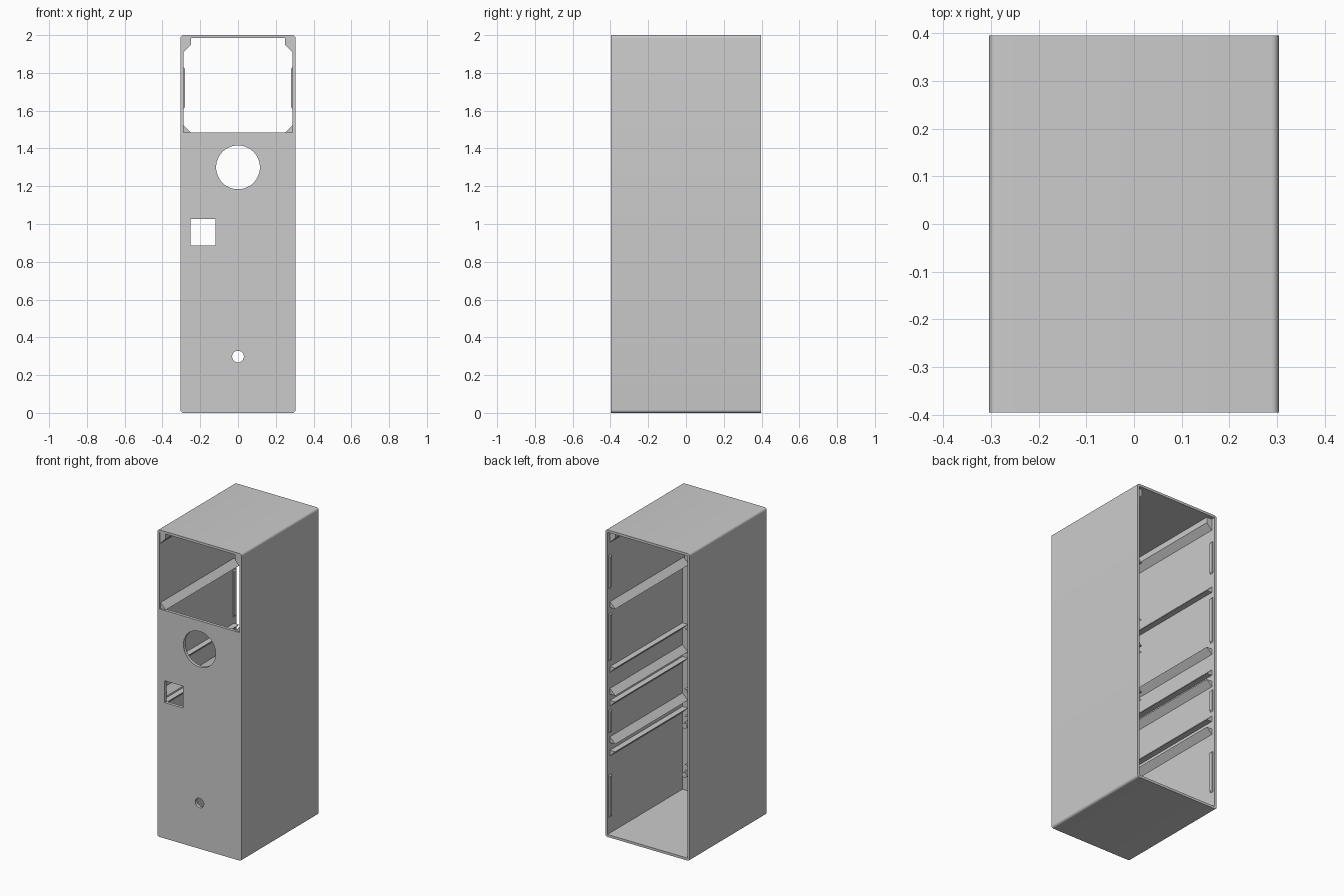
import bpy, math
from mathutils import Matrix

cube = bpy.data.objects.get("Cube")
if cube:
    bpy.data.objects.remove(cube, do_unlink=True)

grey = bpy.data.materials.new("light grey plastic")
grey.use_nodes = True
grey.diffuse_color = (0.6, 0.6, 0.6, 1)
grey.node_tree.nodes["Principled BSDF"].inputs["Base Color"].default_value = (0.6, 0.6, 0.6, 1)

W, D, H = 0.304, 0.396, 2.0      # half width, half depth, height
WALL = 0.016
IN = W - WALL                    # inner wall position
FRONT = -D + 0.02                # inside of the front panel


def rect(x0, x1, z0, z1):
    return [(x0, z0), (x1, z0), (x1, z1), (x0, z1)]


def circle(cx, cz, r, n=48):
    return [(cx + r * math.cos(math.tau * i / n), cz + r * math.sin(math.tau * i / n)) for i in range(n)]


def rounded(x0, x1, z0, z1, r, n=6):
    pts = []
    for k, (cx, cz) in enumerate(rect(x0 + r, x1 - r, z0 + r, z1 - r)):
        for i in range(n + 1):
            a = math.pi + (k + i / n) * math.pi / 2
            pts.append((cx + r * math.cos(a), cz + r * math.sin(a)))
    return pts


def extrude(name, loops, y0, y1):
    """Extrude a filled x-z profile (later loops are holes) from y0 to y1."""
    curve = bpy.data.curves.new(name + "_profile", 'CURVE')
    curve.dimensions = '2D'
    curve.fill_mode = 'BOTH'
    curve.extrude = (y1 - y0) / 2
    for pts in loops:
        s = curve.splines.new('POLY')
        s.points.add(len(pts) - 1)
        for p, (x, z) in zip(s.points, pts):
            p.co = (x, z, 0, 1)
        s.use_cyclic_u = True
    tmp = bpy.data.objects.new(name + "_tmp", curve)
    bpy.context.scene.collection.objects.link(tmp)
    bpy.context.view_layer.update()
    dg = bpy.context.evaluated_depsgraph_get()
    mesh = bpy.data.meshes.new_from_object(tmp.evaluated_get(dg))
    bpy.data.objects.remove(tmp, do_unlink=True)
    bpy.data.curves.remove(curve)
    mesh.transform(Matrix.Translation((0, (y0 + y1) / 2, 0)) @ Matrix.Rotation(math.pi / 2, 4, 'X'))
    mesh.name = name
    mesh.materials.clear()
    mesh.materials.append(grey)
    obj = bpy.data.objects.new(name, mesh)
    bpy.context.scene.collection.objects.link(obj)
    bpy.ops.object.select_all(action='DESELECT')
    obj.select_set(True)
    bpy.context.view_layer.objects.active = obj
    bpy.ops.object.shade_smooth_by_angle(angle=math.radians(30))
    return obj


outline = rounded(-W, W, 0, H, 0.016)

# Open-backed sleeve
extrude("case_sleeve", [outline, rect(-IN, IN, WALL, H - WALL)], FRONT, D)

# Front panel with screen window, round opening, square opening and small hole
extrude("front_panel", [
    outline,
    rect(-IN, IN, 1.485, H - WALL),
    circle(0, 1.3, 0.116),
    rect(-0.252, -0.12, 0.885, 1.027),
    circle(0, 0.298, 0.031, 32),
], -D, FRONT)

# Details repeated on both side walls
for side, s in (("left", 1), ("right", -1)):
    wall, edge = s * (IN + 0.002), s * 0.25
    # Rails with a sloped top and flat underside
    for i, z in enumerate((1.485, 0.92, 0.605)):
        extrude(f"{side}_lower_rail_{i + 1}",
                [[(wall, z), (edge, z), (wall, z + 0.04)]], FRONT - 0.01 if i == 0 else FRONT, D - 0.025)
    # Rails with a flat top and sloped underside
    for i, z in enumerate((1.10, 0.88, 0.555)):
        extrude(f"{side}_upper_rail_{i + 1}",
                [[(wall, z), (edge, z), (wall, z - 0.04)]], FRONT, D - 0.025)
    # Rail under the roof
    extrude(f"{side}_roof_rail",
            [[(wall, H - 0.01), (edge, H - 0.01), (edge, 1.947), (wall, 1.907)]], FRONT - 0.014, D - 0.025)
    # Snap ridges at the open back
    for i, (z0, z1) in enumerate(((1.61, 1.83), (1.14, 1.45), (0.67, 0.82), (0.12, 0.40))):
        tip = s * (IN - 0.008)
        extrude(f"{side}_snap_ridge_{i + 1}",
                [[(wall, z0), (tip, z0 + 0.01), (tip, z1 - 0.01), (wall, z1)]], D - 0.035, D - 0.012)
    # Mounting posts behind the small hole
    for i, z in enumerate((0.14, 0.46)):
        extrude(f"{side}_mounting_post_{i + 1}", [circle(s * 0.24, z, 0.018, 24)], FRONT - 0.005, FRONT + 0.05)
